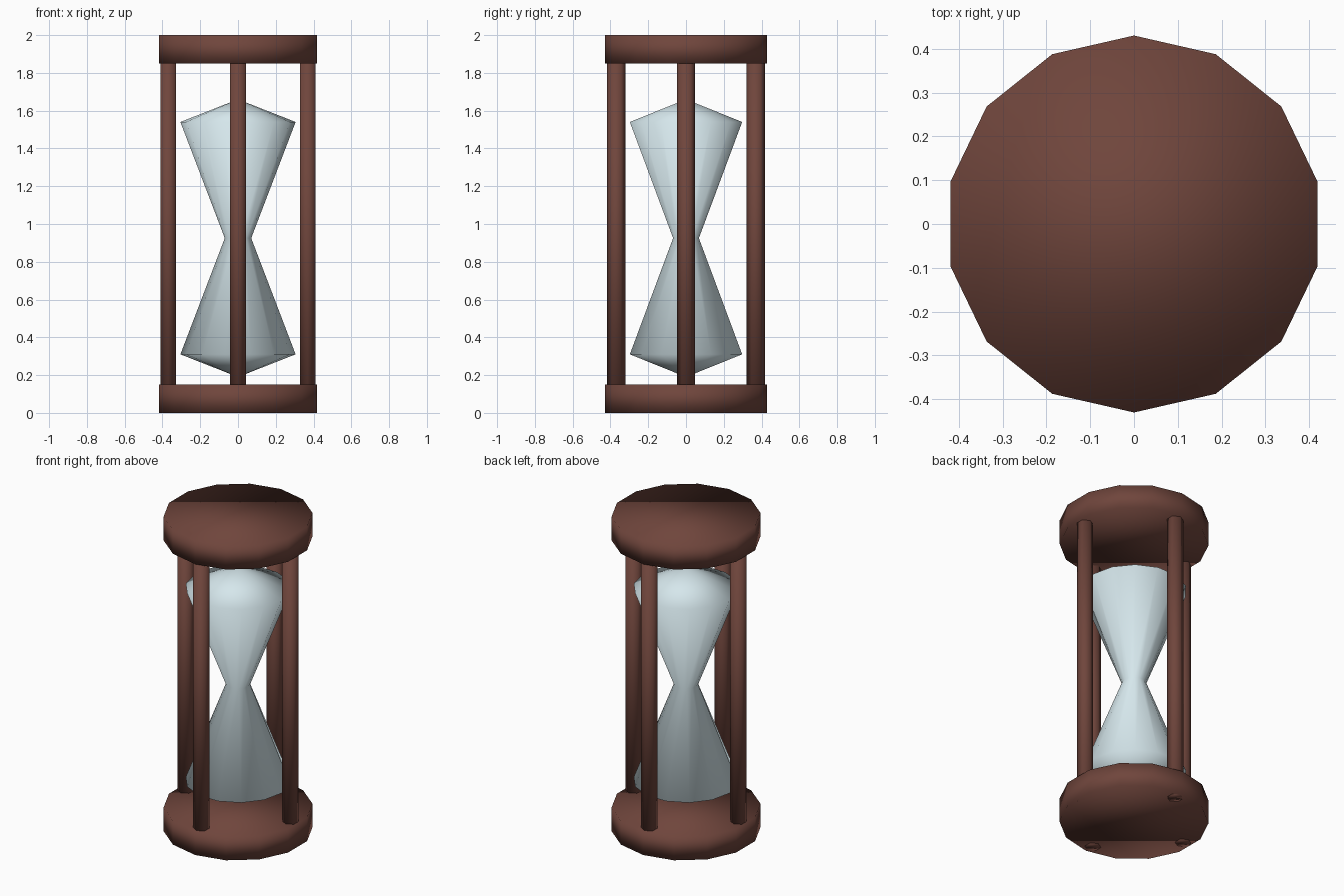
import bpy, bmesh
from math import pi, cos, sin, tau

if "Cube" in bpy.data.objects:
    bpy.data.objects.remove(bpy.data.objects["Cube"])


def material(name, rgb):
    m = bpy.data.materials.new(name)
    m.diffuse_color = (*rgb, 1)
    m.use_nodes = True
    m.node_tree.nodes["Principled BSDF"].inputs["Base Color"].default_value = m.diffuse_color
    return m


wood = material("wood", (0.16, 0.06, 0.045))
glass = material("glass", (0.67, 0.80, 0.84))


def cylinder(name, sides, radius, x, y, z0, z1):
    bpy.ops.mesh.primitive_cylinder_add(vertices=sides, radius=radius, depth=z1 - z0,
                                        location=(x, y, (z0 + z1) / 2))
    ob = bpy.context.object
    ob.name = name
    ob.data.materials.append(wood)
    bpy.ops.object.shade_smooth()
    return ob


# 14-sided wooden end plates
cylinder("base_plate", 14, 0.43, 0, 0, 0, 0.15)
cylinder("top_plate", 14, 0.43, 0, 0, 1.85, 2.0)

# four six-sided posts, reaching down through the base
for name, a in (("right", 0), ("back", pi / 2), ("left", pi), ("front", 3 * pi / 2)):
    cylinder(name + "_post", 6, 0.048, 0.369 * cos(a), 0.369 * sin(a), 0, 1.86)

# glass bulbs: a profile spun around z in 14 steps, a corner facing +x
profile = [(0, 0.19), (0.305, 0.31), (0.07, 0.925), (0.305, 1.54), (0, 1.66)]
bm = bmesh.new()
verts = [bm.verts.new((r, 0, z)) for r, z in profile]
edges = [bm.edges.new(pair) for pair in zip(verts, verts[1:])]
bmesh.ops.spin(bm, geom=verts + edges, axis=(0, 0, 1), cent=(0, 0, 0), angle=tau, steps=14)
bmesh.ops.remove_doubles(bm, verts=bm.verts, dist=0.0005)
bmesh.ops.recalc_face_normals(bm, faces=bm.faces)
mesh = bpy.data.meshes.new("glass_bulbs")
bm.to_mesh(mesh)
bm.free()
bulbs = bpy.data.objects.new("glass_bulbs", mesh)
bpy.context.collection.objects.link(bulbs)
mesh.materials.append(glass)
mesh.shade_smooth()
